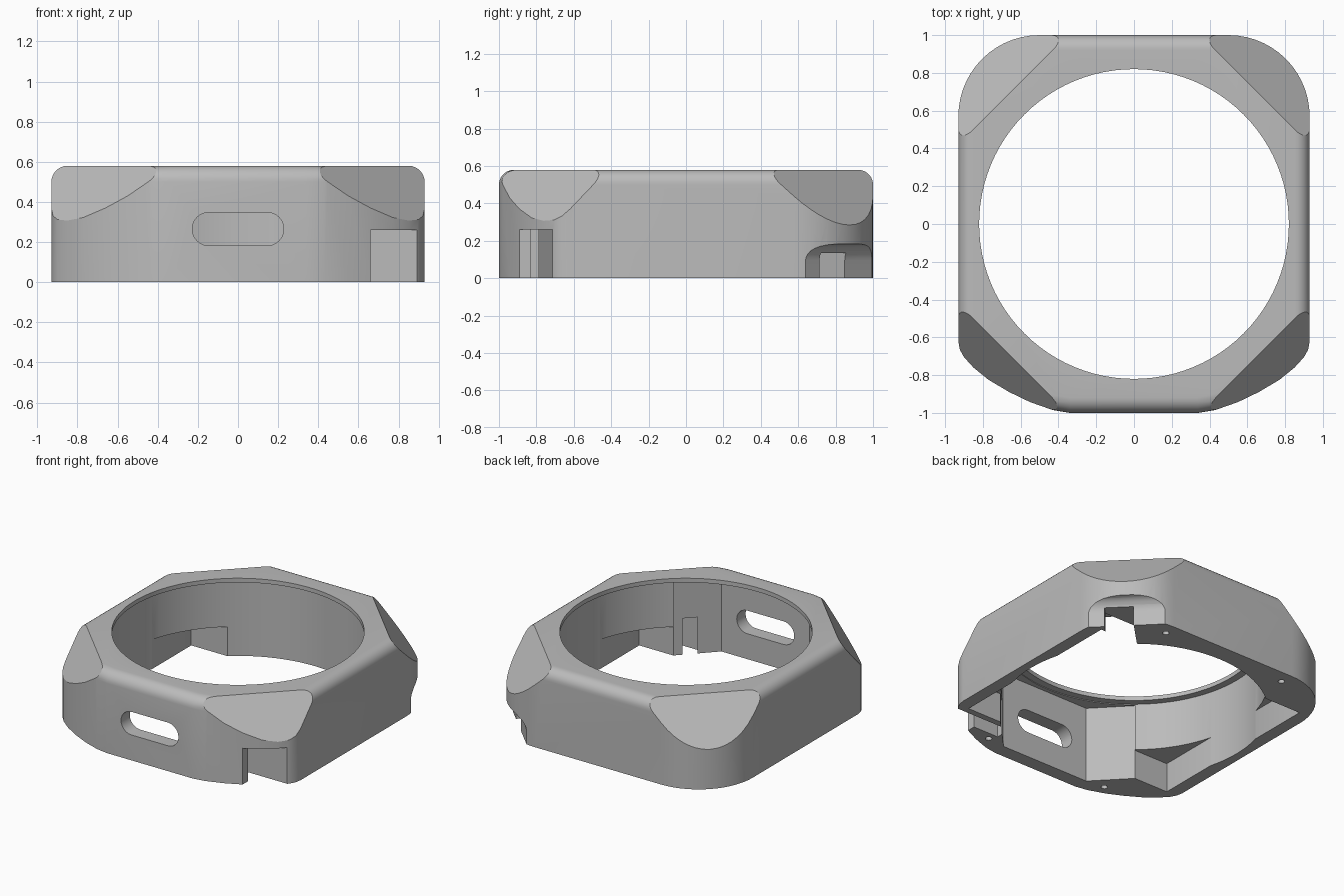
import bpy, bmesh
from math import sin, cos, pi
from mathutils import Matrix

cube = bpy.data.objects.get("Cube")
if cube:
    bpy.data.objects.remove(cube, do_unlink=True)

HEIGHT = 0.58
FLAT = Matrix.Identity(4)
UPRIGHT = Matrix.Rotation(pi / 2, 4, "X")      # profile stands up, depth runs to the front
DIAGONAL = Matrix.Rotation(pi / 4, 4, "Z")     # towards the back corner at +x


def prism_mesh(points, low, high, matrix=FLAT):
    """Closed prism from an outline."""
    bm = bmesh.new()
    face = bm.faces.new([bm.verts.new((x, y, low)) for x, y in points])
    top = bmesh.ops.extrude_face_region(bm, geom=[face])["geom"]
    for v in top:
        if isinstance(v, bmesh.types.BMVert):
            v.co.z = high
    bm.transform(matrix)
    bmesh.ops.recalc_face_normals(bm, faces=bm.faces[:])
    return bm


def add_object(name, bm):
    mesh = bpy.data.meshes.new(name)
    bm.to_mesh(mesh)
    bm.free()
    ob = bpy.data.objects.new(name, mesh)
    bpy.context.collection.objects.link(ob)
    return ob


def arc(cx, cy, r, start, end, steps):
    return [(cx + r * cos(start + (end - start) * i / steps),
             cy + r * sin(start + (end - start) * i / steps)) for i in range(steps + 1)]


def rect(x0, x1, y0, y1):
    return [(x0, y0), (x1, y0), (x1, y1), (x0, y1)]


def circle(x, y, r, steps):
    return arc(x, y, r, 0, 2 * pi, steps)[:-1]


def cut(target, points, low, high, matrix=FLAT):
    """Subtract a prism from the target."""
    tool = add_object("cutter", prism_mesh(points, low, high, matrix))
    tool.hide_render = True
    mod = target.modifiers.new("cut", "BOOLEAN")
    mod.operation, mod.solver, mod.object = "DIFFERENCE", "EXACT", tool
    bpy.context.view_layer.update()
    graph = bpy.context.evaluated_depsgraph_get()
    result = bpy.data.meshes.new_from_object(target.evaluated_get(graph))
    target.modifiers.clear()
    target.data = result
    bpy.data.objects.remove(tool, do_unlink=True)


# Outer shell: round back corners, broad front corners
half = [(0.34, -1), (0.43, -0.985), (0.55, -0.943), (0.66, -0.89), (0.77, -0.825),
        (0.85, -0.76), (0.9, -0.705), (0.922, -0.665), (0.93, -0.62)]
half += arc(0.5, 0.57, 0.43, 0, pi / 2, 14)
outline = half + [(-x, y) for x, y in reversed(half)]
bm = prism_mesh(outline, 0, HEIGHT)

# Rounded top rim
rim = [e for e in bm.edges if all(v.co.z > HEIGHT - 0.001 for v in e.verts)]
bmesh.ops.bevel(bm, geom=rim, offset=0.08, segments=7, profile=0.5, affect="EDGES")

# Sloped corner facets
for sx in (-1, 1):
    for sy, slope in ((-1, 1.05), (1, 0.9)):
        res = bmesh.ops.bisect_plane(
            bm, geom=bm.verts[:] + bm.edges[:] + bm.faces[:],
            plane_co=(0.675 * sx, 0.675 * sy, HEIGHT),
            plane_no=(slope * sx, slope * sy, 1), clear_outer=True)
        edges = [g for g in res["geom_cut"] if isinstance(g, bmesh.types.BMEdge)]
        bmesh.ops.holes_fill(bm, edges=edges, sides=0)
bmesh.ops.recalc_face_normals(bm, faces=bm.faces[:])
housing = add_object("housing", bm)

# Main cavity under a thin lip, and the round opening
cut(housing, circle(0, 0, 0.87, 96), -0.1, 0.55)
cut(housing, circle(0, 0, 0.82, 96), 0.3, 0.8)

# Flat-walled front bay and rectangular lower pocket
bay = [(0.3, -0.3), (0.57, -0.67), (0.35, -0.9)]
cut(housing, bay + [(-x, y) for x, y in reversed(bay)], -0.1, 0.545)
cut(housing, rect(-0.84, 0.84, -0.67, 0.67), -0.1, 0.21)

# Rounded front slot
slot = arc(0.145, 0.265, 0.083, -pi / 2, pi / 2, 12) + arc(-0.145, 0.265, 0.083, pi / 2, 1.5 * pi, 12)
cut(housing, slot, 0.8, 1.2, UPRIGHT)

# Cable notch in the front corner
cut(housing, rect(0.66, 1.1, -1.1, -0.715), -0.1, 0.26)
cut(housing, rect(0.46, 0.7, -0.83, -0.715), -0.1, 0.26)

# Scooped port recess in the back corner, with its opening
scoop = [(1.105, -0.1)] + arc(1.195, 0.095, 0.09, pi, pi / 2, 8) + [(1.5, 0.185), (1.5, -0.1)]
cut(housing, scoop, -0.6, 0.6, DIAGONAL @ UPRIGHT)
cut(housing, rect(0.86, 1.3, -0.095, 0.095), -0.1, 0.135, DIAGONAL)

# Screw holes in the base
for sx in (-1, 1):
    for y in (-0.885, 0.905):
        cut(housing, circle(0.49 * sx, y, 0.022, 16), -0.1, 0.2)

# Plain grey finish
grey = bpy.data.materials.new("grey plastic")
grey.use_nodes = True
colour = (0.5, 0.5, 0.5, 1)
grey.diffuse_color = colour
grey.node_tree.nodes["Principled BSDF"].inputs["Base Color"].default_value = colour
housing.data.materials.clear()
housing.data.materials.append(grey)

for ob in bpy.context.selected_objects:
    ob.select_set(False)
housing.select_set(True)
bpy.context.view_layer.objects.active = housing
bpy.ops.object.shade_smooth_by_angle(angle=pi / 7)
